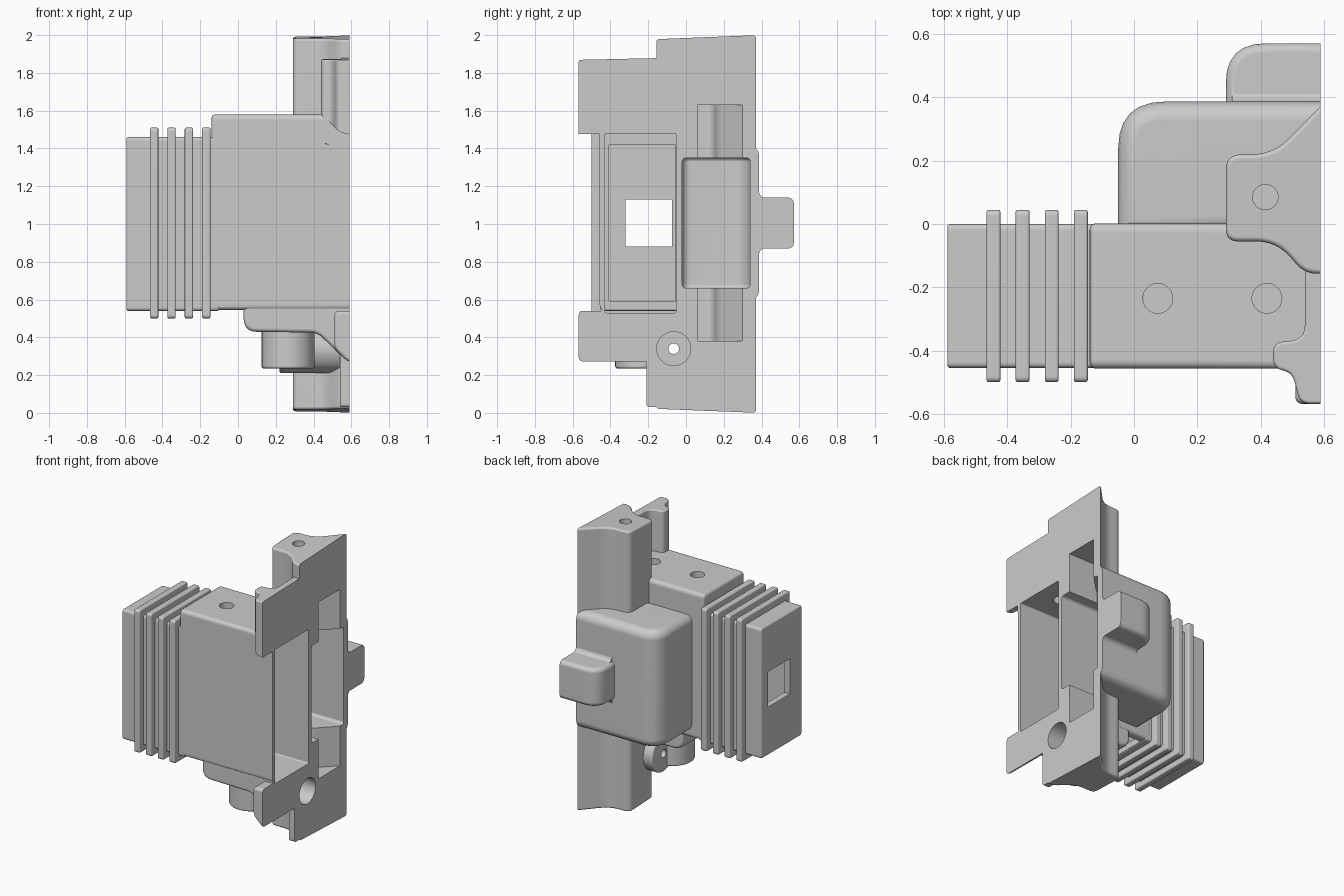
import bpy, bmesh, math
from mathutils import Vector

cube = bpy.data.objects.get("Cube")
if cube:
    bpy.data.objects.remove(cube, do_unlink=True)

grey = bpy.data.materials.new("matte grey")
grey.use_nodes = True
grey.diffuse_color = (0.6, 0.6, 0.6, 1)
grey.node_tree.nodes["Principled BSDF"].inputs["Base Color"].default_value = (0.6, 0.6, 0.6, 1)

SPLIT = 0.59   # open mating plane
OVER = 0.75    # solids run past the plane and are trimmed there


def rounded(corners, steps=6):
    """Outline from (u, v, radius) corners."""
    out = []
    for i, (u, v, r) in enumerate(corners):
        p = Vector((u, v))
        if r == 0:
            out.append(p)
            continue
        before = Vector(corners[i - 1][:2]) - p
        after = Vector(corners[(i + 1) % len(corners)][:2]) - p
        r = min(r, 0.47 * before.length, 0.47 * after.length)
        a, b = p + before.normalized() * r, p + after.normalized() * r
        for k in range(steps + 1):
            t = k / steps
            out.append(a * (1 - t) ** 2 + p * 2 * t * (1 - t) + b * t * t)
    return out


def rect(u0, u1, v0, v1, r=0.0):
    return rounded([(u0, v0, r), (u1, v0, r), (u1, v1, r), (u0, v1, r)])


def circle(u, v, r, n=40):
    return [Vector((u + r * math.cos(math.tau * i / n), v + r * math.sin(math.tau * i / n)))
            for i in range(n)]


def prism(name, axis, outline, lo, hi, bevel=0.0, slope=0.0):
    """Extrude an outline along an axis and round its end edges."""
    place = {"x": lambda p, w: (w, p.x, p.y),
             "y": lambda p, w: (p.x, w, p.y),
             "z": lambda p, w: (p.x, p.y, w)}[axis]
    bm = bmesh.new()
    ends = [[bm.verts.new(place(p, w)) for p in outline] for w in (lo, hi)]
    caps = [bm.faces.new(e) for e in ends]
    n = len(outline)
    for i in range(n):
        j = (i + 1) % n
        bm.faces.new((ends[0][i], ends[0][j], ends[1][j], ends[1][i]))
    bmesh.ops.recalc_face_normals(bm, faces=bm.faces[:])
    if bm.calc_volume(signed=True) < 0:
        bmesh.ops.reverse_faces(bm, faces=bm.faces[:])
    if bevel:
        edges = list({e for f in caps for e in f.edges})
        bmesh.ops.bevel(bm, geom=edges, offset=bevel, segments=4, profile=0.5,
                        affect="EDGES", clamp_overlap=False)
    for v in bm.verts:
        v.co.z -= math.copysign(slope, v.co.z - 1) * (0.385 - v.co.y)
    me = bpy.data.meshes.new(name)
    bm.to_mesh(me)
    bm.free()
    ob = bpy.data.objects.new(name, me)
    bpy.context.collection.objects.link(ob)
    return ob


def measure(mesh):
    """Volume, and whether the surface is closed."""
    bm = bmesh.new()
    bm.from_mesh(mesh)
    result = bm.calc_volume(signed=True), all(e.is_manifold for e in bm.edges)
    bm.free()
    return result


def combine(body, tool, operation):
    """Apply one boolean, keeping the first solver result that is sound."""
    old = measure(body.data)[0]
    sign = 1 if operation == "UNION" else -1
    usable = []
    for solver in ("MANIFOLD", "EXACT"):
        mod = body.modifiers.new("combine", "BOOLEAN")
        mod.operation, mod.solver, mod.object = operation, solver, tool
        bpy.context.view_layer.update()
        deps = bpy.context.evaluated_depsgraph_get()
        mesh = bpy.data.meshes.new_from_object(body.evaluated_get(deps))
        body.modifiers.clear()
        volume, closed = measure(mesh)
        if volume > 0 and sign * (volume - old) > 1e-7:
            usable.append((closed, mesh))
            if closed:
                break
    if usable:
        body.data = max(usable, key=lambda item: item[0])[1]
    bpy.data.objects.remove(tool, do_unlink=True)


def assemble(name, solids, cutters):
    """Fuse solids, subtract cutters and finish shading."""
    body = solids[0]
    for solid in solids[1:]:
        combine(body, solid, "UNION")
    for cutter in cutters:
        combine(body, cutter, "DIFFERENCE")
    body.name = body.data.name = name
    body.data.materials.clear()
    body.data.materials.append(grey)
    bpy.ops.object.select_all(action="DESELECT")
    body.select_set(True)
    bpy.context.view_layer.objects.active = body
    bpy.ops.object.shade_smooth_by_angle(angle=math.radians(35))
    body.modifiers.new("even shading", "WEIGHTED_NORMAL").keep_sharp = True


# Outlines seen from above
column = rounded([(OVER, 0.383, 0), (0.6, 0.383, 0.03), (0.44, 0.22, 0.09), (0.29, 0.22, 0.05),
                  (0.29, -0.055, 0.04), (0.45, -0.055, 0.08), (0.54, -0.157, 0.04),
                  (OVER, -0.157, 0)])
lip = rounded([(OVER, -0.1, 0), (0.54, -0.1, 0), (0.54, -0.365, 0.08), (0.44, -0.375, 0.03),
               (0.44, -0.455, 0.03), (0.5, -0.47, 0.03), (0.525, -0.568, 0.03),
               (OVER, -0.568, 0)])
bulge = rounded([(-0.05, -0.03, 0), (OVER, -0.03, 0), (OVER, 0.387, 0), (-0.05, 0.387, 0.15)])
tab = rounded([(0.29, 0.3, 0), (OVER, 0.3, 0), (OVER, 0.571, 0), (0.29, 0.571, 0.18)])

# Outlines seen from the front and the side
tray = rounded([(0.03, 0.6, 0), (0.03, 0.43, 0.07), (0.42, 0.425, 0.04),
                (0.57, 0.28, 0.02), (OVER, 0.27, 0), (OVER, 0.6, 0)])
low_lip = rounded([(0.51, 0.54, 0.03), (0.51, 0.34, 0.03), (0.58, 0.272, 0.02),
                   (OVER, 0.27, 0), (OVER, 0.54, 0)])
lip_scoop = rounded([(0.4, 1.57, 0), (0.47, 1.56, 0.04), (0.54, 1.48, 0.04), (0.8, 1.46, 0),
                     (0.8, 1.4, 0), (0.4, 1.4, 0)])
tab_flare = rounded([(0.3, 0.79, 0), (0.382, 0.79, 0), (0.388, 0.865, 0.06), (0.45, 0.88, 0),
                     (0.45, 1.13, 0), (0.388, 1.145, 0.06), (0.382, 1.22, 0), (0.3, 1.22, 0)])

solids = [
    prism("block", "x", rect(-0.457, 0.002, 0.545, 1.58, 0.03), -0.14, OVER, 0.02),
    prism("sleeve", "x", rect(-0.455, 0, 0.54, 1.46, 0.02), -0.59, -0.1, 0.01),
    prism("column", "z", column, 0.0, 2.0, 0.015, 0.04),
    prism("low_column", "x", rect(-0.21, 0.1, 0.03, 0.6, 0.02), 0.54, OVER, 0.01),
    prism("upper_lip", "z", lip, 1.44, 1.89, 0.01, 0.022),
    prism("lower_lip", "y", low_lip, -0.568, -0.1, 0.02),
    prism("bulge", "z", bulge, 0.59, 1.42, 0.06),
    prism("tab", "z", tab, 0.87, 1.14, 0.03),
    prism("tab_flare", "x", tab_flare, 0.31, OVER),
    prism("tray", "y", tray, -0.45, -0.005, 0.02),
    prism("bottom_boss", "z", circle(0.265, -0.235, 0.14), 0.235, 0.5, 0.012),
    prism("side_boss", "x", circle(-0.065, 0.34, 0.13), 0.22, 0.58, 0.012),
]

# Tapered pockets above and below the bulge chamber
pocket = rounded([(0.36, 0.06, 0), (0.36, 0.14, 0.05), (0.46, 0.17, 0.03), (SPLIT, 0.3, 0),
                  (0.8, 0.3, 0), (0.8, 0.06, 0)])
cutters = [
    prism("split_plane", "x", rect(-1, 1, -0.5, 2.5), SPLIT, 1.5),
    prism("lip_scoop", "y", lip_scoop, -0.7, -0.459),
    prism("sleeve_cavity", "x", rect(-0.41, -0.055, 0.59, 1.42, 0.01), -0.545, -0.05),
    prism("block_cavity", "x", rect(-0.43, -0.053, 0.53, 1.48, 0.01), -0.1, 0.8),
    prism("bulge_cavity", "z", rounded([(0, -0.02, 0.05), (0.8, -0.02, 0), (0.8, 0.34, 0),
                                        (0, 0.34, 0.12)]), 0.66, 1.35, 0.02),
    prism("upper_pocket", "z", pocket, 1.3, 1.63),
    prism("lower_pocket", "z", pocket, 0.38, 0.7),
    prism("end_window", "x", rect(-0.32, -0.075, 0.88, 1.13), -0.7, -0.5),
    prism("front_top_hole", "z", circle(0.075, -0.235, 0.047), 1.4, 1.7),
    prism("inner_top_hole", "z", circle(0.42, -0.235, 0.047), 1.4, 1.7),
    prism("column_hole", "z", circle(0.415, 0.085, 0.04), 1.85, 2.1),
    prism("bottom_hole", "z", circle(0.265, -0.235, 0.035), 0.1, 0.4),
    prism("screw_hole", "x", circle(-0.065, 0.34, 0.028), 0.1, 0.8),
    prism("counterbore", "x", circle(-0.065, 0.34, 0.09), 0.3, 0.8),
]
assemble("housing", solids, cutters)

# Four grip fins wrapped around the sleeve
for i in range(4):
    x = -0.444 + 0.092 * i
    fin = prism("fin", "x", rect(-0.5, 0.045, 0.5, 1.51, 0.02), x - 0.022, x + 0.022, 0.008)
    core = prism("fin_core", "x", rect(-0.44, -0.02, 0.56, 1.44), x - 0.1, x + 0.1)
    assemble(f"grip_fin_{i + 1}", [fin], [core])
